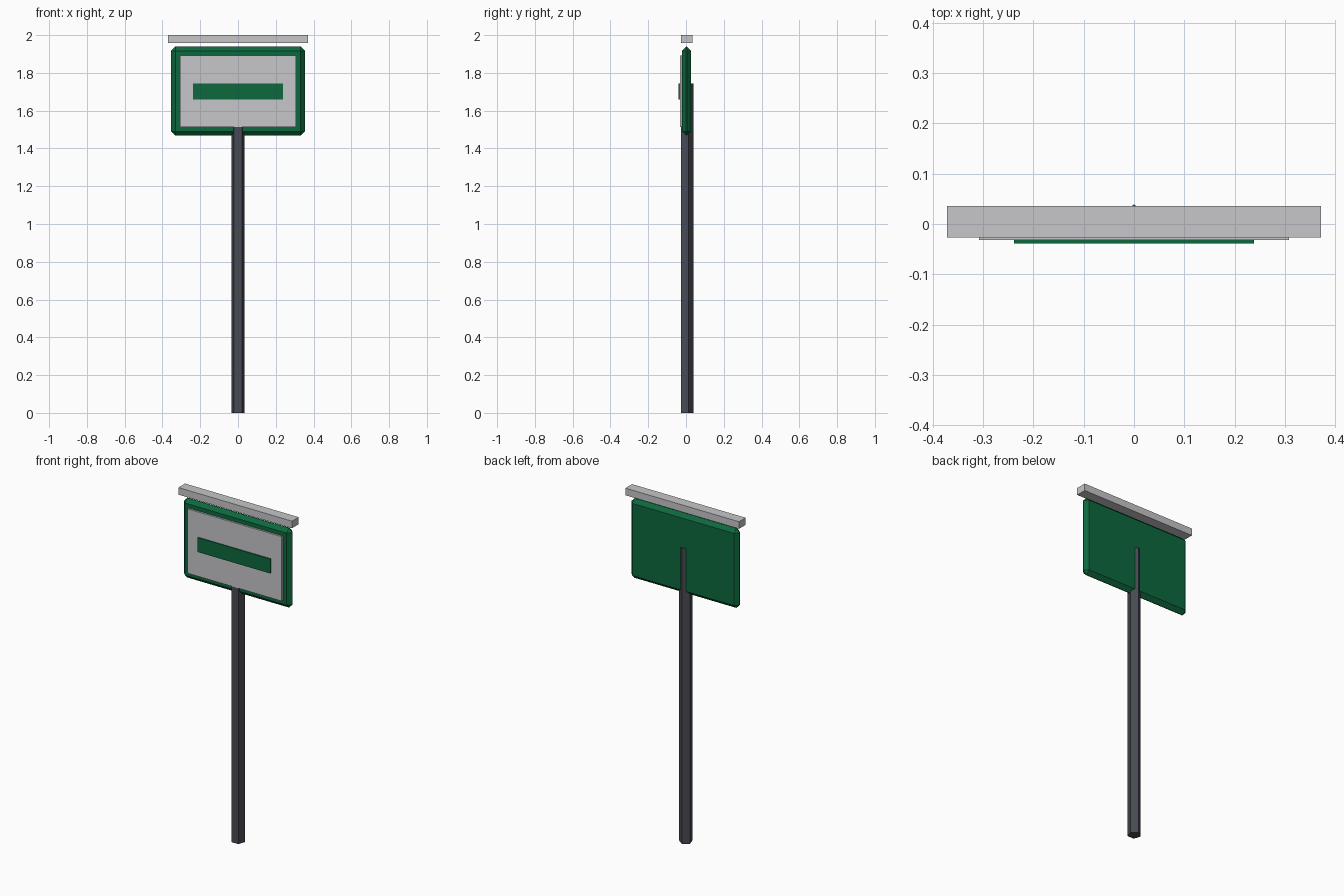
import bpy, math

cube = bpy.data.objects.get("Cube")
if cube:
    bpy.data.objects.remove(cube, do_unlink=True)


def material(name, rgb):
    m = bpy.data.materials.new(name)
    m.use_nodes = True
    m.diffuse_color = (*rgb, 1)
    bsdf = next(n for n in m.node_tree.nodes if n.type == 'BSDF_PRINCIPLED')
    bsdf.inputs["Base Color"].default_value = (*rgb, 1)
    return m


green = material("sign green", (0.004, 0.14, 0.048))
pale = material("pale grey", (0.57, 0.57, 0.59))
steel = material("dark steel", (0.065, 0.071, 0.088))


def box(name, half_width, y, z, mat):
    """Box centred on x, spanning the y and z ranges."""
    bpy.ops.mesh.primitive_cube_add(size=1, location=(0, sum(y) / 2, sum(z) / 2))
    ob = bpy.context.object
    ob.name = name
    ob.scale = (2 * half_width, y[1] - y[0], z[1] - z[0])
    bpy.ops.object.transform_apply(location=False, rotation=False, scale=True)
    ob.data.materials.append(mat)
    return ob


# Five-sided post: flat face to the front, one edge to the back
POST_TOP = 1.743
bpy.ops.mesh.primitive_cylinder_add(vertices=5, radius=0.0368, depth=POST_TOP,
                                    location=(0, 0.002, POST_TOP / 2))
post = bpy.context.object
post.name = "post"
back = max(post.data.vertices, key=lambda v: v.co.y).co
post.rotation_euler.z = math.pi / 2 - math.atan2(back.y, back.x)
post.data.materials.append(steel)

# Chamfered sign board
board = box("sign_board", 0.354, (-0.021, 0.0265), (1.469, 1.939), green)
bevel = board.modifiers.new("chamfer", 'BEVEL')
bevel.width = 0.022
bevel.segments = 1

# Raised face panel, its stripe, and the bar floating above the board
box("face_panel", 0.3075, (-0.032, -0.015), (1.513, 1.893), pale)
box("face_stripe", 0.238, (-0.039, -0.030), (1.660, 1.745), green)
box("top_bar", 0.371, (-0.0265, 0.0355), (1.958, 2.0), pale)
